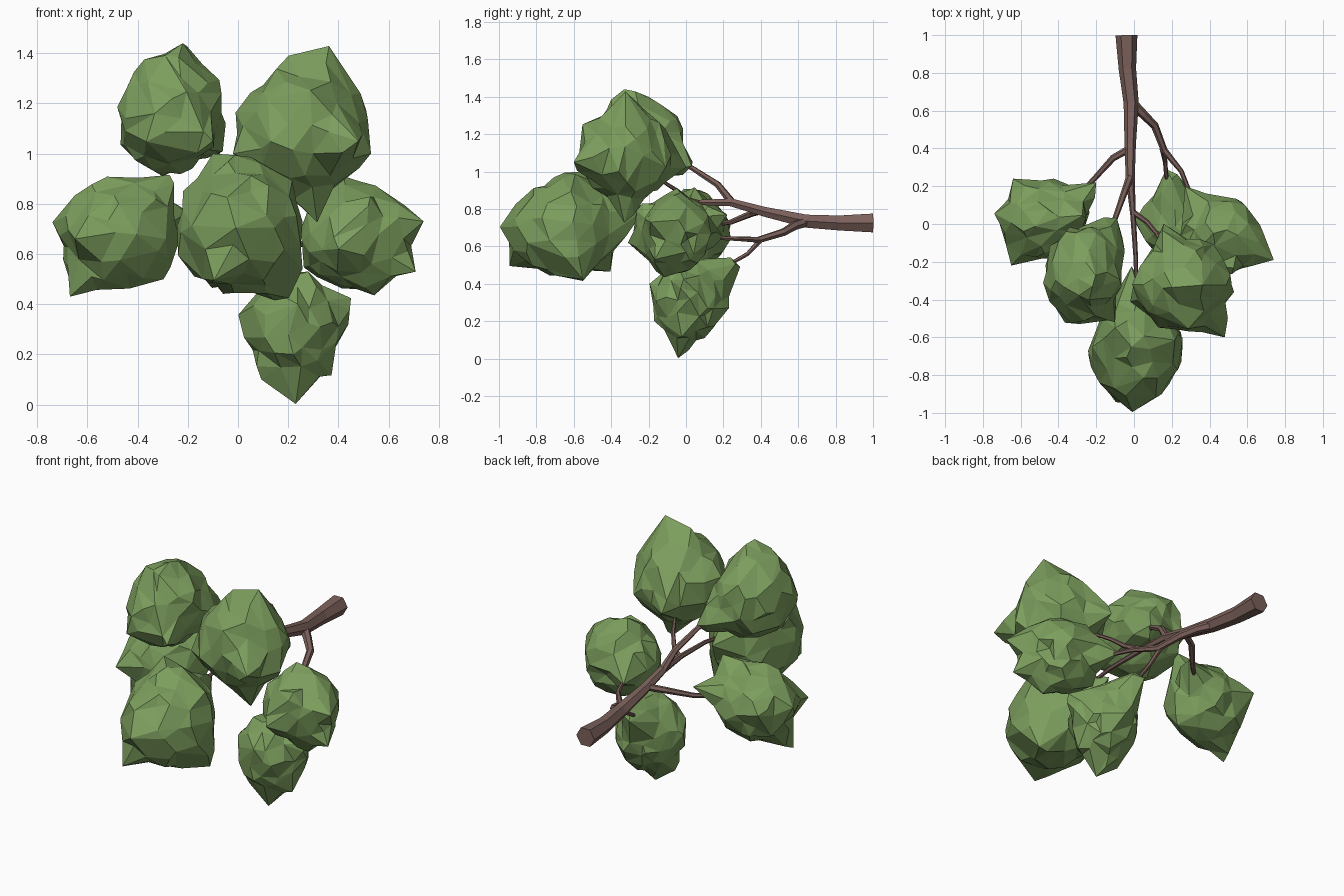
import bpy, bmesh, math, random
from mathutils import Vector

random.seed(4)


def material(name, rgb):
    m = bpy.data.materials.new(name)
    m.diffuse_color = (*rgb, 1)
    return m


LEAF = material("leaf_green", (0.2, 0.34, 0.11))
BARK = material("bark_brown", (0.2, 0.12, 0.105))


def clump(name, centre, radii, knobs):
    """Faceted ellipsoid whose surface is pulled through the knob points."""
    c, r = Vector(centre), Vector(radii) * 0.96
    pulls = []
    for k in knobs:
        u = Vector([(k[i] - c[i]) / r[i] for i in range(3)])
        pulls.append((u.normalized(), u.length))
    bm = bmesh.new()
    bmesh.ops.create_icosphere(bm, subdivisions=3, radius=1)
    # the vertex nearest each knob becomes its exact tip
    tips = {min(bm.verts, key=lambda v: (v.co - n).length): (n, l) for n, l in pulls}
    for v in bm.verts:
        if v in tips:
            n, l = tips[v]
            u = n * l
        else:
            d = (v.co + Vector([random.uniform(-.05, .05) for _ in range(3)])).normalized()
            ws = [math.exp((d.dot(n) - 1) / 0.04) for n, _ in pulls]
            f = sum(w * (l - 1) for w, (_, l) in zip(ws, pulls)) / max(1, sum(ws))
            u = d * (1 + f + random.uniform(-.085, .045))
        v.co = c + Vector([u[i] * r[i] for i in range(3)])
    me = bpy.data.meshes.new(name)
    bm.to_mesh(me)
    bm.free()
    me.materials.append(LEAF)
    ob = bpy.data.objects.new(name, me)
    bpy.context.collection.objects.link(ob)
    ob.modifiers.new("facets", 'DECIMATE').ratio = 0.5


def branch(name, pts):
    """Tapered six-sided limb through (x, y, z, radius) points."""
    cu = bpy.data.curves.new(name, 'CURVE')
    cu.dimensions = '3D'
    cu.bevel_depth = 1
    cu.bevel_resolution = 1
    cu.use_fill_caps = True
    sp = cu.splines.new('POLY')
    sp.points.add(len(pts) - 1)
    for p, (x, y, z, rad) in zip(sp.points, pts):
        p.co = (x, y, z, 1)
        p.radius = rad
    sp.use_smooth = False
    cu.materials.append(BARK)
    ob = bpy.data.objects.new(name, cu)
    bpy.context.collection.objects.link(ob)
    bpy.ops.object.select_all(action='DESELECT')
    ob.select_set(True)
    bpy.context.view_layer.objects.active = ob
    bpy.ops.object.convert(target='MESH')


# Leaf clumps
clump("leaves_upper_left", (-.27, -.26, 1.15), (.21, .27, .25), [
    (-.22, -.33, 1.44), (-.35, -.3, 1.39), (-.48, -.32, 1.15), (-.45, -.2, 1.02),
    (-.3, -.25, .91), (-.05, -.1, 1.07), (-.09, .03, 1.03), (-.08, -.3, 1.3),
    (-.36, -.53, 1.05), (-.1, -.52, 1.05), (-.28, -.03, 1.15)])
clump("leaves_upper_right", (.26, -.32, 1.09), (.25, .25, .27), [
    (.36, -.32, 1.43), (.2, -.34, 1.39), (-.01, -.3, 1.15), (-.02, -.4, 1.0),
    (.53, -.36, 1.0), (.52, -.32, 1.15), (.32, -.33, .73), (.17, 0, 1.02),
    (.48, -.6, 1.05), (.13, -.55, 1.05), (.42, -.1, 1.03), (.3, -.54, 1.26),
    (.47, -.33, 1.26), (.15, -.13, 1.19)])
clump("leaves_left", (-.48, .02, .68), (.24, .21, .23), [
    (-.74, .05, .73), (-.64, .24, .72), (-.5, 0, .91), (-.27, .05, .91),
    (-.2, .22, .77), (-.23, .06, .65), (-.3, 0, .5), (-.67, -.05, .43),
    (-.65, -.22, .66), (-.44, -.18, .7), (-.42, .24, .65), (-.63, 0, .85),
    (-.4, 0, .47)])
clump("leaves_front", (.01, -.66, .7), (.25, .3, .27), [
    (-.01, -1, .7), (-.1, -.55, 1), (.05, -.6, .99), (-.22, -.65, .85),
    (-.23, -.7, .58), (-.1, -.94, .49), (.2, -.55, .42), (.26, -.65, .55),
    (.2, -.6, .9), (-.01, -.23, .8), (.03, -.86, .84), (.18, -.83, .6),
    (-.1, -.4, .47), (0, -.34, .64)])
clump("leaves_right", (.47, -.06, .67), (.23, .21, .22), [
    (.74, -.19, .73), (.71, -.16, .53), (.55, -.12, .44), (.27, -.02, .54),
    (.42, -.05, .91), (.63, -.12, .81), (.27, .2, .65), (.45, .1, .62),
    (.52, -.27, .8), (.42, .09, .82), (.4, -.31, .62), (.6, .01, .64)])
clump("leaves_bottom", (.22, .01, .32), (.2, .2, .22), [
    (.23, -.05, .0), (0, .02, .35), (.45, .0, .42), (.37, -.02, .11),
    (.09, -.02, .1), (.22, -.19, .4), (.22, -.17, .2), (.25, .1, .11),
    (.25, .23, .27), (.17, .29, .49), (.2, .24, .54), (.28, -.06, .53),
    (.44, .02, .32)])

# Main limb running back, and its forks into every clump
branch("main_branch", [
    (-.04, 1, .725, .058), (-.035, .82, .725, .046), (-.015, .64, .735, .04),
    (-.02, .42, .785, .03), (-.02, .24, .835, .024), (-.005, .05, .835, .015),
    (.01, -.19, .82, .012), (.01, -.4, .79, .008)])
branch("branch_to_upper_left", [
    (-.02, .25, .83, .022), (-.05, .17, .93, .018), (-.1, .03, 1.02, .014),
    (-.16, -.1, 1.07, .008)])
branch("branch_to_upper_right", [
    (0, .06, .835, .015), (.07, .01, .85, .013), (.12, -.05, .9, .011),
    (.18, -.16, .97, .008)])
branch("branch_to_left", [
    (-.02, .4, .79, .02), (-.11, .35, .775, .018), (-.21, .24, .73, .014),
    (-.32, .13, .71, .008)])
branch("branch_to_right", [
    (-.01, .64, .73, .028), (.05, .58, .71, .024), (.11, .52, .675, .021),
    (.16, .39, .635, .018), (.25, .28, .64, .013), (.29, .18, .645, .012),
    (.38, .08, .65, .008)])
branch("branch_to_bottom", [
    (.15, .4, .635, .015), (.165, .33, .56, .012), (.17, .26, .52, .011),
    (.2, .16, .45, .008)])
